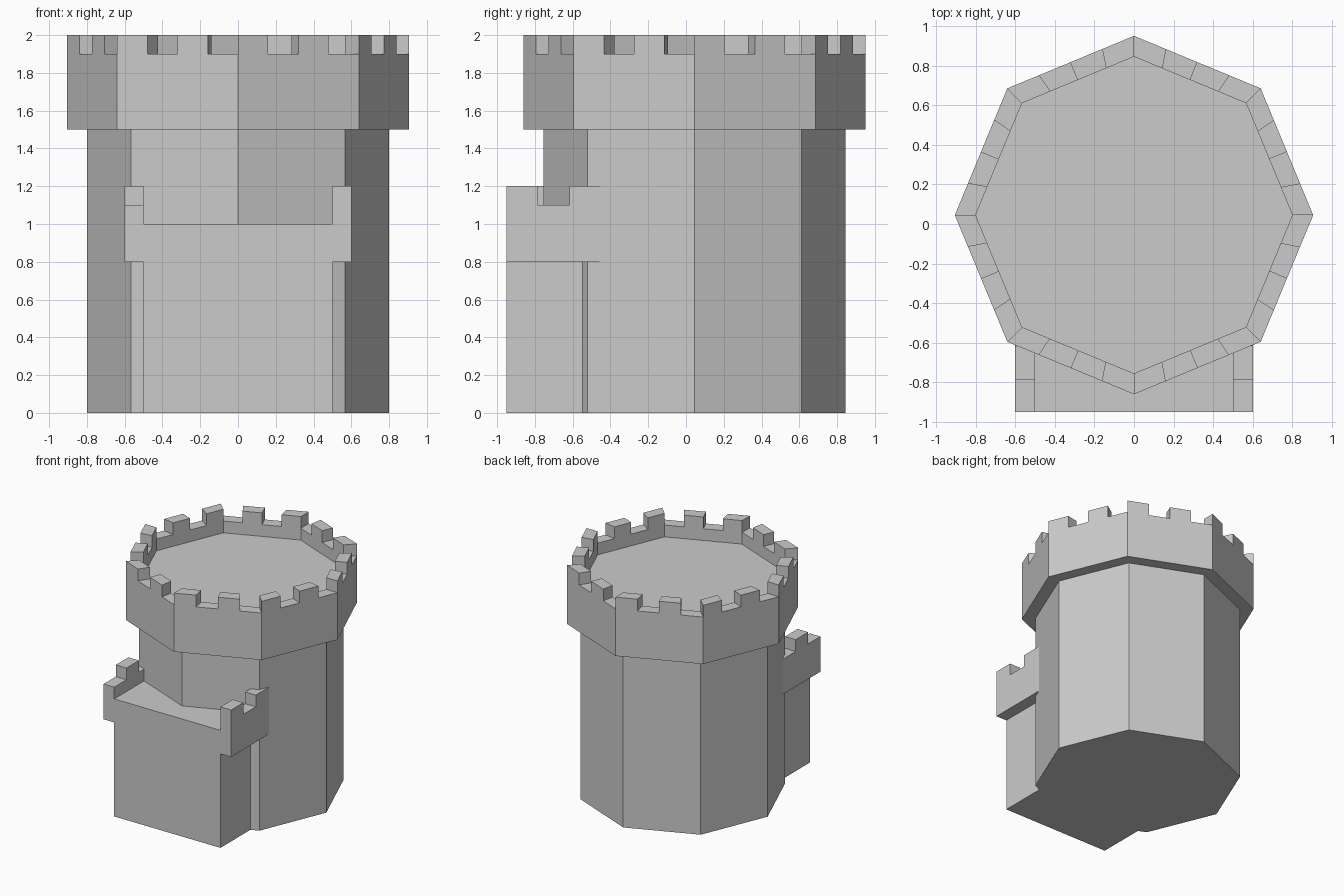
import bpy, bmesh
from math import cos, sin, pi
from mathutils import Vector

if "Cube" in bpy.data.objects:
    bpy.data.objects.remove(bpy.data.objects["Cube"])

CY = 0.045      # tower centre on y
SIDES = 8


def finish(name, bm):
    bmesh.ops.recalc_face_normals(bm, faces=bm.faces[:])
    mesh = bpy.data.meshes.new(name)
    bm.to_mesh(mesh)
    bm.free()
    obj = bpy.data.objects.new(name, mesh)
    bpy.context.collection.objects.link(obj)
    return obj


def octagon(radius, z, parts=1):
    """Points around an octagon, each side split into equal parts."""
    corners = [Vector((radius * cos(2 * pi * i / SIDES),
                       CY + radius * sin(2 * pi * i / SIDES), z)) for i in range(SIDES)]
    return [corners[i].lerp(corners[(i + 1) % SIDES], k / parts)
            for i in range(SIDES) for k in range(parts)]


def stack(rings):
    """Skin a list of rings, capping both ends; returns the bmesh and side faces per band."""
    bm = bmesh.new()
    loops = [[bm.verts.new(p) for p in ring] for ring in rings]
    bands = []
    for a, b in zip(loops, loops[1:]):
        n = len(a)
        bands.append([bm.faces.new((a[i], a[(i + 1) % n], b[(i + 1) % n], b[i]))
                      for i in range(n)])
    bm.faces.new(loops[0])
    bm.faces.new(loops[-1])
    return bm, bands


def prism_x(name, profile, x0, x1):
    """Extrude a (y, z) profile from x0 to x1."""
    bm, _ = stack([[Vector((x, y, z)) for y, z in profile] for x in (x0, x1)])
    return finish(name, bm)


# Tower shaft
bm, _ = stack([octagon(0.8, 0), octagon(0.8, 1.5)])
finish("tower_shaft", bm)

# Wider tower head with sunken roof; every other rim quad is raised as a merlon
bm, bands = stack([octagon(0.905, 1.5, 4), octagon(0.905, 1.9, 4),
                   octagon(0.8, 1.9, 4), octagon(0.8, 1.8, 4)])
raised = bmesh.ops.extrude_discrete_faces(bm, faces=bands[1][::2])["faces"]
for v in {v for f in raised for v in f.verts}:
    v.co.z = 2.0
finish("tower_head", bm)

# Porch block at the front
FRONT, BACK = -0.95, -0.43
prism_x("porch_block", [(FRONT, 0), (BACK, 0), (BACK, 1.0), (FRONT, 1.0)], -0.5, 0.5)

# Overhanging porch side walls: the notches alternate around the porch
A, B = -0.785, -0.617
base = [(BACK, 0.8), (FRONT, 0.8)]
right = base + [(FRONT, 1.2), (A, 1.2), (A, 1.1), (B, 1.1), (B, 1.2), (BACK, 1.2)]
left = base + [(FRONT, 1.1), (A, 1.1), (A, 1.2), (B, 1.2), (B, 1.1), (BACK, 1.1)]
prism_x("porch_wall_right", right, 0.5, 0.6)
prism_x("porch_wall_left", left, -0.6, -0.5)
